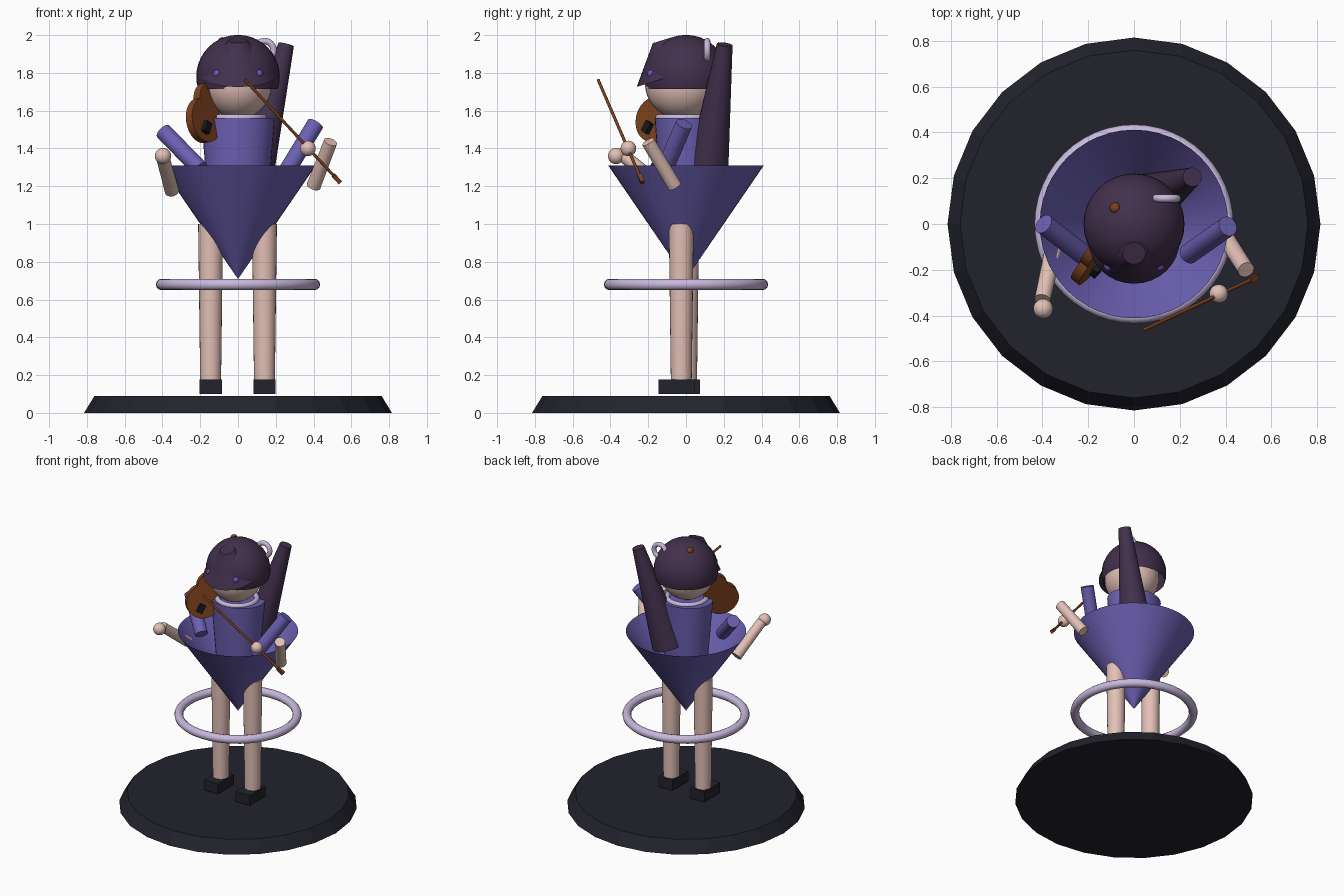
import bpy, bmesh, math
from mathutils import Vector, Matrix

if "Cube" in bpy.data.objects:
    bpy.data.objects.remove(bpy.data.objects["Cube"])


def material(name, r, g, b):
    m = bpy.data.materials.new(name)
    lin = [((c / 255 + 0.055) / 1.055) ** 2.4 for c in (r, g, b)]
    m.diffuse_color = (*lin, 1)
    m.use_nodes = True
    m.node_tree.nodes["Principled BSDF"].inputs["Base Color"].default_value = m.diffuse_color
    return m


PURPLE = material("purple cloth", 108, 96, 178)
HAIR = material("dark plum hair", 66, 48, 76)
SKIN = material("skin", 226, 192, 182)
LILAC = material("pale lilac", 200, 184, 220)
DARK = material("charcoal", 34, 35, 44)
WOOD = material("varnished wood", 126, 66, 30)
BLACK = material("ebony black", 24, 24, 30)
EYE = material("violet eye", 110, 80, 200)


def finish(name, bm, mat, smooth=True):
    me = bpy.data.meshes.new(name)
    bm.to_mesh(me)
    bm.free()
    ob = bpy.data.objects.new(name, me)
    bpy.context.collection.objects.link(ob)
    me.materials.append(mat)
    if smooth:
        bpy.context.view_layer.objects.active = ob
        bpy.ops.object.select_all(action='DESELECT')
        ob.select_set(True)
        bpy.ops.object.shade_smooth_by_angle(angle=math.radians(35))
    return ob


def tube(name, a, b, ra, rb, mat, caps=True, seg=24, smooth=True, squash=1):
    """Round bar or cone from a to b."""
    a, b = Vector(a), Vector(b)
    d = b - a
    bm = bmesh.new()
    bmesh.ops.create_cone(bm, cap_ends=caps, segments=seg, radius1=ra, radius2=rb, depth=d.length)
    rot = Vector((0, 0, 1)).rotation_difference(d).to_matrix().to_4x4()
    bm.transform(Matrix.Translation((a + b) / 2) @ rot @ Matrix.Diagonal((1, squash, 1, 1)))
    return finish(name, bm, mat, smooth)


def ball(name, c, r, mat, scale=(1, 1, 1), cut=None):
    bm = bmesh.new()
    bmesh.ops.create_uvsphere(bm, u_segments=32, v_segments=20, radius=r)
    bm.transform(Matrix.Translation(c) @ Matrix.Diagonal((*scale, 1)))
    if cut is not None:
        bmesh.ops.bisect_plane(bm, geom=bm.verts[:] + bm.edges[:] + bm.faces[:],
                               plane_co=(0, 0, cut), plane_no=(0, 0, -1), clear_outer=True)
    return finish(name, bm, mat)


def box(name, c, size, mat, rot=Matrix.Identity(4)):
    bm = bmesh.new()
    bmesh.ops.create_cube(bm, size=1)
    bm.transform(Matrix.Translation(c) @ rot @ Matrix.Diagonal((*size, 1)))
    return finish(name, bm, mat, False)


def ring(name, c, major, minor, mat, rot=(0, 0, 0)):
    bpy.ops.mesh.primitive_torus_add(location=c, rotation=rot, major_radius=major,
                                     minor_radius=minor, major_segments=48, minor_segments=12)
    ob = bpy.context.object
    ob.name = name
    ob.data.materials.append(mat)
    bpy.ops.object.shade_smooth_by_angle(angle=math.radians(60))


# Stand
tube("stand", (0, 0, 0), (0, 0, 0.09), 0.815, 0.76, DARK, seg=24, smooth=False)

# Legs and shoes
for side, x, y in (("left", -0.145, 0.003), ("right", 0.14, -0.025)):
    tube(side + "_leg", (x, y, 0.15), (x, y, 1.0), 0.055, 0.066, SKIN)
    box(side + "_shoe", (x, y - 0.025, 0.138), (0.118, 0.19, 0.076), DARK)

# Dress: open upside-down cone skirt, bodice, hem ring and collar
tube("skirt", (0, 0, 0.71), (0, 0, 1.31), 0.001, 0.412, PURPLE, caps=False, seg=48)
tube("bodice", (0, 0, 1.02), (0, 0, 1.56), 0.15, 0.195, PURPLE, squash=0.85, seg=32)
ring("hem_ring", (0, 0, 0.68), 0.405, 0.03, LILAC)
ring("collar", (0, -0.01, 1.563), 0.135, 0.018, LILAC)

# Arms and hands
tube("left_upper_arm", (-0.395, 0.0, 1.49), (-0.2, -0.15, 1.29), 0.045, 0.045, PURPLE)
tube("right_upper_arm", (0.41, -0.01, 1.53), (0.24, -0.13, 1.25), 0.045, 0.045, PURPLE)
tube("left_forearm", (-0.4, -0.33, 1.36), (-0.35, -0.1, 1.175), 0.035, 0.038, SKIN)
tube("right_forearm", (0.49, -0.2, 1.435), (0.4, -0.06, 1.2), 0.036, 0.038, SKIN)
ball("left_hand", (-0.397, -0.37, 1.36), 0.043, SKIN)
ball("right_hand", (0.37, -0.305, 1.4), 0.041, SKIN)

# Head, eyes and hair
ball("head", (0, -0.022, 1.742), 0.186, SKIN, (0.97, 1.05, 1))
for side, x in (("left", -0.11), ("right", 0.11)):
    ball(side + "_eye", (x, -0.183, 1.795), 0.022, EYE)
ball("hair_cap", (0, 0, 1.78), 0.221, HAIR, cut=1.715)
tube("fringe", (0, -0.128, 1.972), (0, -0.07, 1.785), 0.05, 0.2, HAIR, seg=32)
tube("ponytail", (0.255, 0.205, 1.95), (0.07, 0.108, 1.23), 0.042, 0.115, HAIR)
ring("hair_ring", (0.14, 0.112, 1.92), 0.048, 0.017, LILAC, (math.pi / 2, 0, 0))

# Violin: local axes along the neck, out of the face, and across
along = Vector((0.105, 0.23, 0.44)).normalized()
out = Vector((0.75, -0.6, 0.17))
out = (out - along * out.dot(along)).normalized()
across = along.cross(out)
frame = Matrix((across, along, out)).transposed().to_4x4()
body = Vector((-0.182, -0.16, 1.55))


def on_violin(x, y, z):
    return body + across * x + along * y + out * z


tube("violin_lower_body", on_violin(0, 0, -0.022), on_violin(0, 0, 0.022), 0.12, 0.12, WOOD, seg=32)
tube("violin_upper_body", on_violin(0, 0.12, -0.022), on_violin(0, 0.12, 0.022), 0.095, 0.095, WOOD, seg=32)
tube("violin_neck", on_violin(0, 0.15, 0.01), on_violin(0, 0.46, 0.01), 0.015, 0.013, BLACK, seg=12)
ball("violin_scroll", (-0.082, 0.07, 1.965), 0.024, WOOD)
box("violin_tailpiece", on_violin(0, -0.05, 0.035), (0.04, 0.06, 0.03), BLACK, frame)

# Bow with its grip block
tip, heel = Vector((0.037, -0.465, 1.763)), Vector((0.54, -0.23, 1.22))
tube("bow_stick", tip, heel, 0.008, 0.008, WOOD, seg=12)
tube("bow_grip", heel.lerp(tip, 0.07), heel, 0.016, 0.016, WOOD, seg=4, smooth=False)
